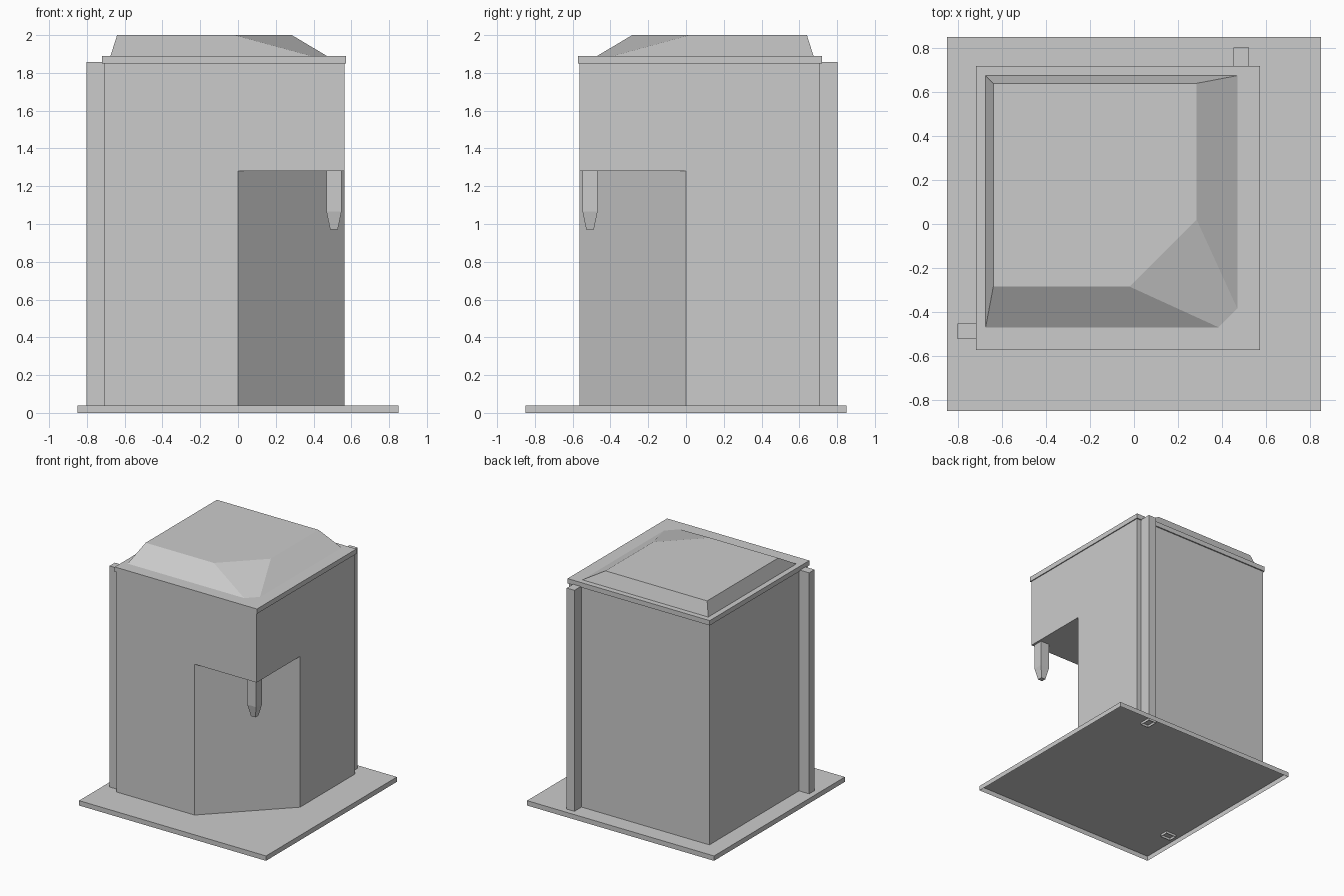
import bpy, bmesh

if "Cube" in bpy.data.objects:
    bpy.data.objects.remove(bpy.data.objects["Cube"])


def rect(x0, x1, y0, y1):
    return [(x0, y0), (x1, y0), (x1, y1), (x0, y1)]


def loft(name, levels, cap_bottom=True):
    """Connect outlines [(z, outline), ...] upwards into a flat-sided solid."""
    bm = bmesh.new()
    rings = [[bm.verts.new((x, y, z)) for x, y in pts] for z, pts in levels]
    for lo, hi in zip(rings, rings[1:]):
        n = len(lo)
        for i in range(n):
            j = (i + 1) % n
            bm.faces.new((lo[i], lo[j], hi[j], hi[i]))
    bm.faces.new(rings[-1])
    if cap_bottom:
        bm.faces.new(rings[0][::-1])
    me = bpy.data.meshes.new(name)
    bm.to_mesh(me)
    bm.free()
    ob = bpy.data.objects.new(name, me)
    bpy.context.collection.objects.link(ob)
    return ob


def prism(name, pts, z0, z1, cap_bottom=True):
    return loft(name, [(z0, pts), (z1, pts)], cap_bottom)


# Ground slab, hollow underneath
prism("base_slab", rect(-0.85, 0.85, -0.85, 0.85), 0, 0.04, cap_bottom=False)

# Main block with the lower front-right corner cut away diagonally
body = prism("building_body", rect(-0.71, 0.565, -0.565, 0.71), 0.04, 1.85)
cutter = prism("corner_cutter", [(-0.1, -0.665), (0.665, -0.665), (0.665, 0.1)], -0.1, 1.28)
cutter.hide_render = True
cutter.hide_viewport = True
cut = body.modifiers.new("corner_cut", 'BOOLEAN')
cut.operation = 'DIFFERENCE'
cut.object = cutter
cut.solver = 'EXACT'

# Thin cornice plate
prism("cornice", rect(-0.72, 0.573, -0.573, 0.72), 1.85, 1.89)

# Sloped roof, bevelled towards the entrance corner
roof_low = [(-0.675, -0.47), (0.385, -0.47), (0.47, -0.385), (0.47, 0.675), (-0.675, 0.675)]
roof_top = [(-0.64, -0.285), (-0.02, -0.285), (0.285, 0.02), (0.285, 0.64), (-0.64, 0.64)]
loft("roof", [(1.89, roof_low), (2.0, roof_top)])

# Pilasters on the left and back walls, poking slightly through the slab
prism("left_pilaster", rect(-0.803, -0.71, -0.523, -0.453), 0.02, 1.857, cap_bottom=False)
prism("back_pilaster", rect(0.453, 0.523, 0.71, 0.803), 0.02, 1.857, cap_bottom=False)


# Tapered pendant under the overhanging corner
def square(r, cx=0.508, cy=-0.508):
    return rect(cx - r, cx + r, cy - r, cy + r)


loft("corner_pendant", [(0.97, square(0.02)), (1.067, square(0.04)), (1.28, square(0.04))])
